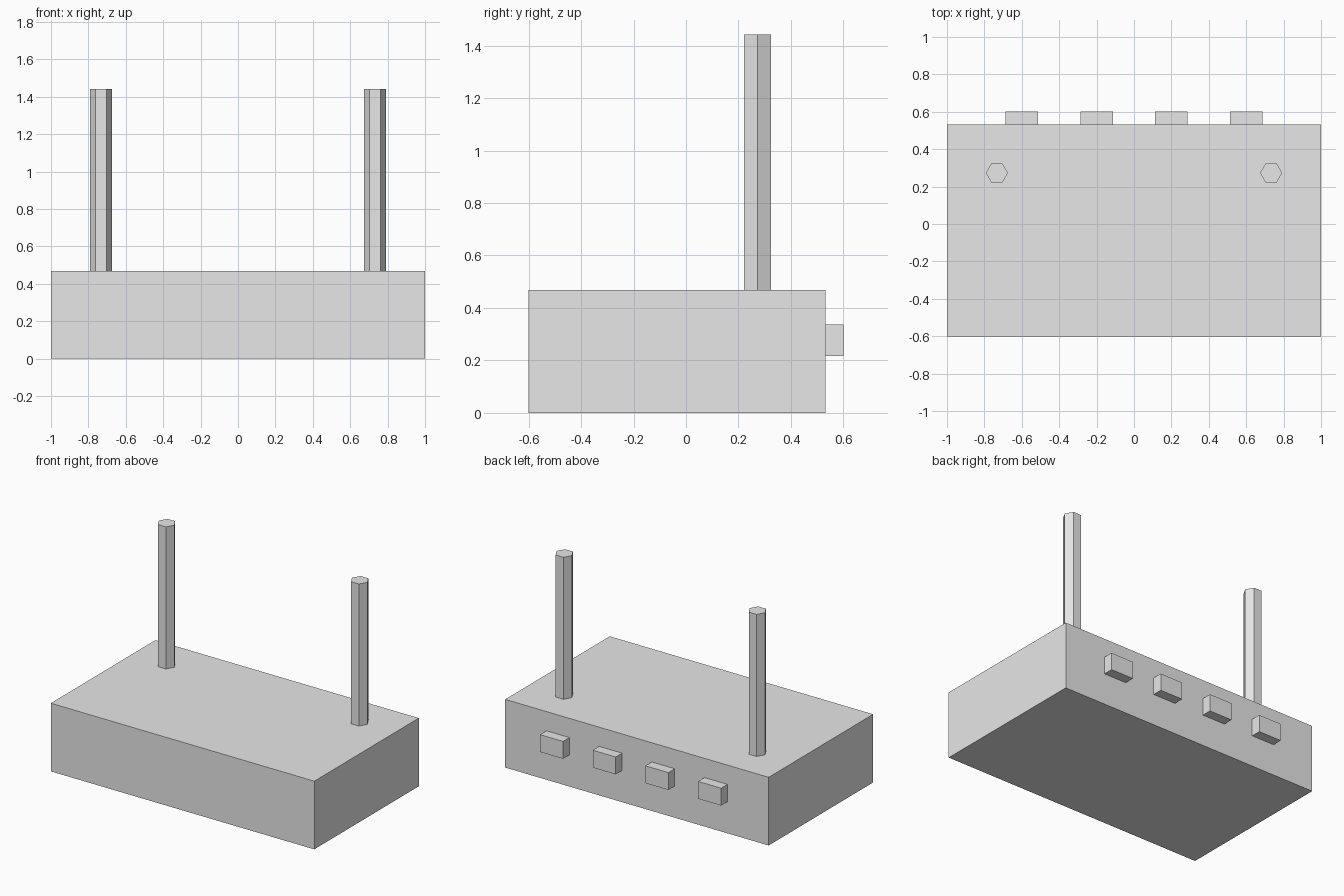
import bpy, bmesh, math
from mathutils import Matrix

if "Cube" in bpy.data.objects:
    bpy.data.objects.remove(bpy.data.objects["Cube"])

grey = bpy.data.materials.new("light grey")
grey.diffuse_color = (0.8, 0.8, 0.8, 1)
grey.use_nodes = True
grey.node_tree.nodes["Principled BSDF"].inputs["Base Color"].default_value = grey.diffuse_color


def add_object(name, bm):
    mesh = bpy.data.meshes.new(name)
    bm.to_mesh(mesh)
    bm.free()
    mesh.materials.append(grey)
    obj = bpy.data.objects.new(name, mesh)
    bpy.context.collection.objects.link(obj)


def box(name, x, y, z):
    """Box from (min, max) ranges on each axis."""
    bm = bmesh.new()
    size = [b - a for a, b in (x, y, z)]
    mid = [(a + b) / 2 for a, b in (x, y, z)]
    bmesh.ops.create_cube(bm, size=1, matrix=Matrix.Translation(mid) @ Matrix.Diagonal((*size, 1)))
    add_object(name, bm)


def hex_rod(name, x, y, z0, z1, radius):
    """Six-sided upright rod with corners pointing along x."""
    bm = bmesh.new()
    ring = [bm.verts.new((x + radius * math.cos(i * math.pi / 3),
                          y + radius * math.sin(i * math.pi / 3), z0)) for i in range(6)]
    base = bm.faces.new(ring)
    top = bmesh.ops.extrude_face_region(bm, geom=[base], use_keep_orig=True)["geom"]
    bmesh.ops.translate(bm, vec=(0, 0, z1 - z0),
                        verts=[g for g in top if isinstance(g, bmesh.types.BMVert)])
    bmesh.ops.recalc_face_normals(bm, faces=bm.faces)
    add_object(name, bm)


# Main case
box("case", (-1, 1), (-0.601, 0.532), (0, 0.468))

# Two antennas near the back corners
for side, sx in (("left", -1), ("right", 1)):
    hex_rod(f"antenna_{side}", sx * 0.733, 0.273, 0.468, 1.443, 0.059)

# Row of four ports on the back
for i in range(4):
    cx = -0.6 + i * 0.4
    box(f"port_{i + 1}", (cx - 0.087, cx + 0.087), (0.532, 0.601), (0.217, 0.336))
